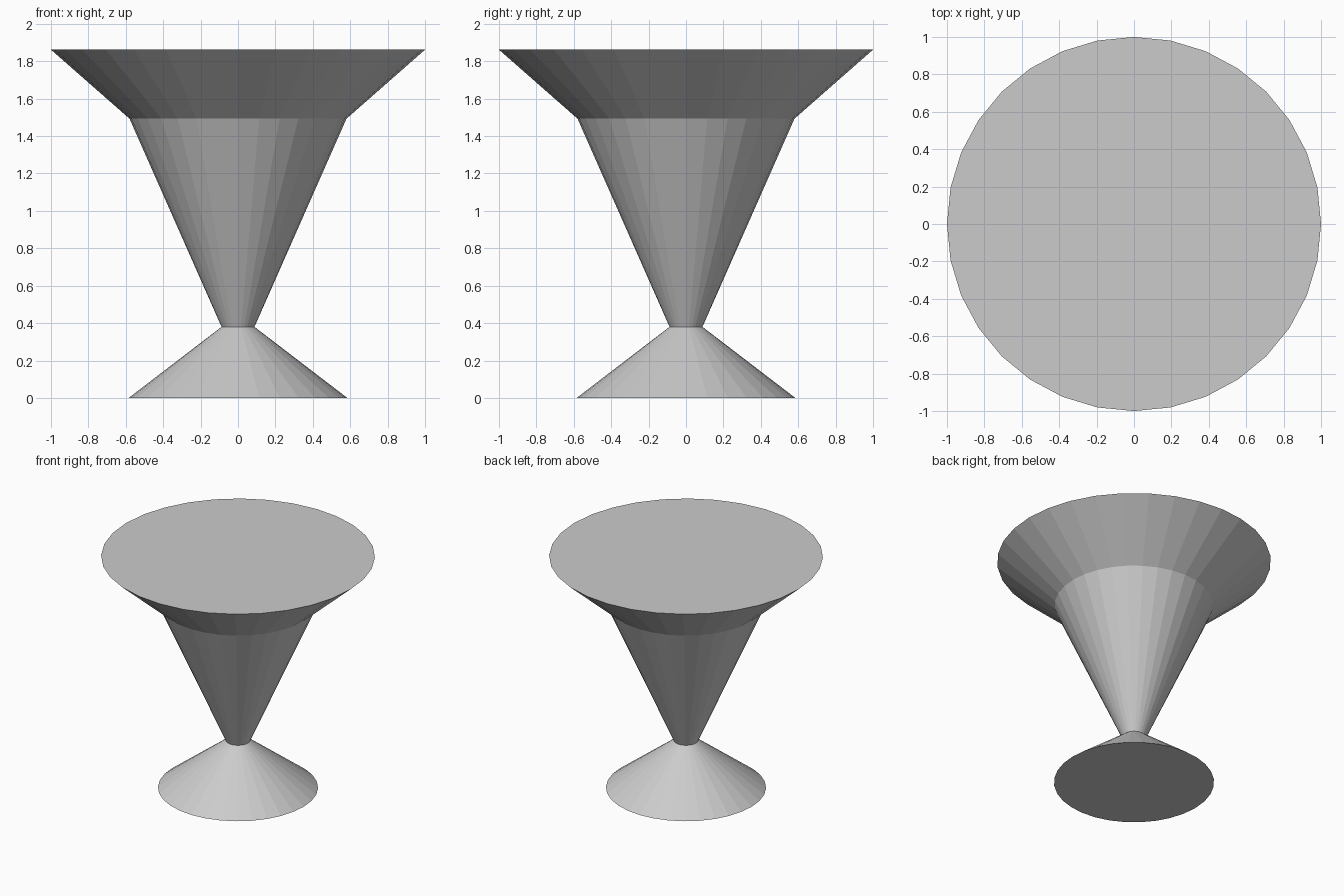
import bpy, bmesh
from math import cos, sin, tau

if "Cube" in bpy.data.objects:
    bpy.data.objects.remove(bpy.data.objects["Cube"])

SIDES = 32

# Outline from foot to rim: (radius, height)
PROFILE = [
    (0.585, 0.0),    # foot edge
    (0.088, 0.38),   # narrow waist
    (0.58, 1.493),   # top of the tapered body
    (1.0, 1.862),    # flared rim
]

bm = bmesh.new()
rings = [[bm.verts.new((r * cos(tau * i / SIDES), r * sin(tau * i / SIDES), z))
          for i in range(SIDES)] for r, z in PROFILE]

# Foot, body and flare walls
for low, high in zip(rings, rings[1:]):
    for i in range(SIDES):
        j = (i + 1) % SIDES
        bm.faces.new((low[i], low[j], high[j], high[i]))

# Flat underside and flat top
bm.faces.new(rings[0][::-1])
bm.faces.new(rings[-1])

mesh = bpy.data.meshes.new("pedestal_table")
bm.to_mesh(mesh)
bm.free()
bpy.context.collection.objects.link(bpy.data.objects.new("pedestal_table", mesh))
